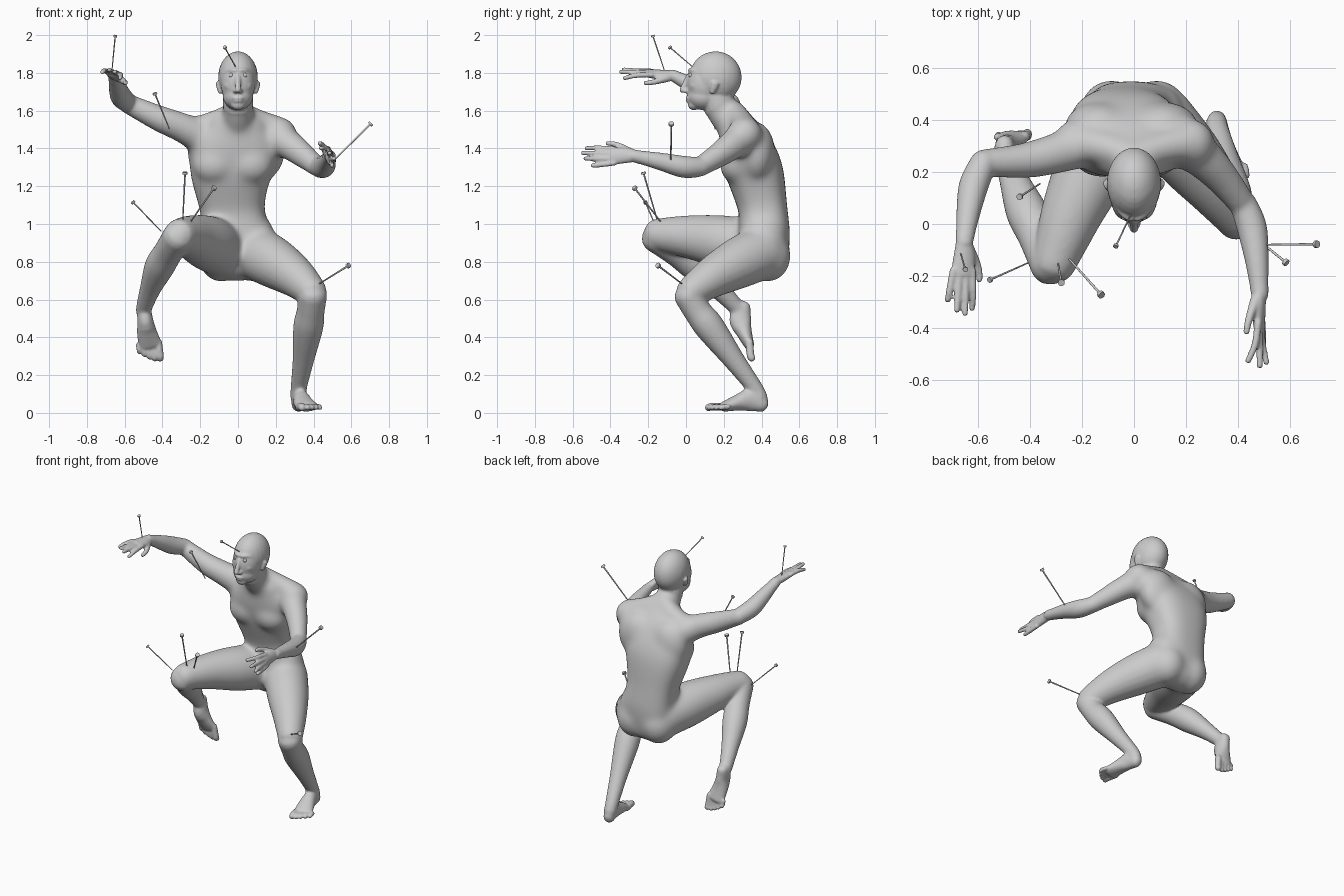
import bpy, bmesh, math
from mathutils import Vector, Matrix

if "Cube" in bpy.data.objects:
    bpy.data.objects.remove(bpy.data.objects["Cube"])

V = Vector
bm = bmesh.new()


def ball(c, r):
    m = Matrix.Translation(c) @ Matrix.Diagonal((*r, 1))
    bmesh.ops.create_uvsphere(bm, u_segments=24, v_segments=16, radius=1, matrix=m)


def spline(a, b, c, d, t):
    return [0.5 * (2*q + (r-p)*t + (2*p-5*q+4*r-s)*t*t + (3*q-p-3*r+s)*t**3)
            for p, q, r, s in zip(a, b, c, d)]


def tube(pts, side=(1, 0, 0), n=20, power=1):
    """Smooth closed tube; each point is x, y, z, half width along side, half depth."""
    pts = [tuple(p) if len(p) == 5 else (*p, p[3]) for p in pts]
    ext = [pts[0]] + pts + [pts[-1]]
    path = [spline(*ext[i:i+4], k / 5) for i in range(len(pts) - 1) for k in range(5)]
    path.append(list(pts[-1]))
    pos = [V(p[:3]) for p in path]
    boxy = lambda c: math.copysign(abs(c) ** power, c)
    rings = []
    for i, p in enumerate(path):
        t = (pos[min(i+1, len(pos)-1)] - pos[max(i-1, 0)]).normalized()
        u = V(side) - t * V(side).dot(t)
        u.normalize()
        v = t.cross(u)
        steps = [(0, 1)]
        if i in (0, len(path) - 1):
            sgn = -1 if i == 0 else 1
            steps = [(sgn * math.sin(a) * .8 * min(p[3:]), math.cos(a)) for a in (0, .5, 1, 1.4)]
            if i == 0:
                steps.reverse()
        for off, s in steps:
            rings.append([bm.verts.new(pos[i] + t*off
                          + u*(p[3]*s*boxy(math.cos(2*math.pi*k/n)))
                          + v*(p[4]*s*boxy(math.sin(2*math.pi*k/n)))) for k in range(n)])
    for a, b in zip(rings, rings[1:]):
        for k in range(n):
            bm.faces.new((a[k], a[(k+1) % n], b[(k+1) % n], b[k]))
    bm.faces.new(rings[0][::-1])
    bm.faces.new(rings[-1])


def hand(wrist, fwd, thumb, palm, curl):
    w, f, s, d = V(wrist), V(fwd).normalized(), V(thumb).normalized(), V(palm).normalized()
    at = lambda a, b, c: w + f*a*1.14 + s*b + d*c
    tube([(*at(-.02, 0, 0), .03, .025), (*at(.04, .004, .004), .042, .026),
          (*at(.105, 0, .004), .047, .021)], s)
    for k, (length, bend) in enumerate(zip((.115, .13, .12, .09), curl)):
        b = .037 - .025*k
        tube([(*at(.09, b, 0), .0145), (*at(.12+length*.4, b*1.25, bend*.3), .0138),
              (*at(.09+length*1.15, b*1.35, bend), .012)], s, 12)
    tube([(*at(.015, .022, .012), .022), (*at(.06, .055, .025), .017),
          (*at(.095, .072, .034), .0145), (*at(.125, .077, .039), .012)], d, 12)


def foot(heel, fwd, inner, up, spread):
    h, f, s, u = V(heel), V(fwd).normalized(), V(inner).normalized(), V(up).normalized()
    at = lambda a, b, c: h + f*a + s*b + u*c
    tube([(*at(0, 0, 0), .037, .043), (*at(.07, 0, .022), .042, .06),
          (*at(.14, .0, .008), .053, .042), (*at(.21, spread, -.012), .063, .027)], s)
    for k, (length, r) in enumerate(((.29, .021), (.29, .0155), (.278, .015), (.262, .0145), (.242, .014))):
        b = spread + .044 - .0255*k - (.004 if k else 0)
        tube([(*at(.2, b, -.014), r), (*at(length*.94, b, -.013), r), (*at(length, b, -.02), r*.9)], s, 12)


# torso, from pelvis up to the neck
tube([(0, .42, .79, .165, .115), (-.01, .415, .93, .18, .136), (-.03, .407, 1.08, .172, .13),
      (-.037, .362, 1.28, .218, .152), (-.01, .307, 1.43, .228, .133), (0, .262, 1.535, .15, .094)],
     n=32, power=.76)
tube([(0, .27, 1.50, .09, .09), (0, .19, 1.60, .081, .086), (0, .15, 1.70, .079, .08)])
for s in (-1, 1):
    ball((s*.088, .43, .83), (.122, .126, .135))            # buttocks
    ball((s*.105, .41, .92), (.092, .12, .13))              # hips
    ball((s*.095 - .028, .268, 1.315), (.12, .09, .105))    # chest muscles
    ball((s*.12 - .01, .375, 1.38), (.14, .097, .16))       # shoulder blades
    ball((s*.22, .31, 1.475), (.093, .096, .092))           # shoulders
    tube([(0, .25, 1.60, .06), (s*.10, .29, 1.548, .064), (s*.2, .31, 1.505, .072)], (0, 1, 0))
ball((0, .28, .85), (.03, .035, .04))

# head and face
ball((0, .157, 1.776), (.105, .139, .139))
ball((0, .097, 1.742), (.09, .093, .126))
ball((0, .092, 1.675), (.08, .086, .072))
ball((0, .042, 1.632), (.038, .032, .03))
tube([(0, .014, 1.785, .013), (0, -.006, 1.74, .015), (0, -.02, 1.707, .016)], n=12)
ball((0, .012, 1.666), (.03, .016, .009))
ball((0, .015, 1.651), (.027, .016, .009))
for s in (-1, 1):
    ball((s*.014, .0, 1.703), (.013, .015, .011))
    tube([(s*.01, .02, 1.812, .012), (s*.036, .031, 1.816, .011), (s*.06, .057, 1.807, .01)], (0, 0, 1), 12)
    ball((s*.044, .054, 1.733), (.032, .034, .032))
    tube([(s*.095, .138, 1.695, .009, .012), (s*.103, .147, 1.72, .01, .018),
          (s*.109, .156, 1.745, .01, .02)], n=14)

# right arm raised, left arm reaching forward
tube([(-.19, .31, 1.46, .092), (-.29, .275, 1.507, .081), (-.42, .245, 1.56, .068), (-.585, .235, 1.638, .052)], (0, 1, 0))
tube([(-.578, .24, 1.638, .052), (-.617, .15, 1.672, .058), (-.637, .05, 1.725, .048), (-.655, -.075, 1.79, .033, .029)])
hand((-.655, -.075, 1.79), (-.04, -1, .09), (1, 0, -.25), (-.25, 0, -1), (.03, .005, .0, .02))
tube([(.19, .31, 1.46, .092), (.27, .25, 1.42, .081), (.345, .17, 1.362, .068), (.418, .075, 1.302, .053)], (0, 0, 1))
tube([(.418, .085, 1.302, .052), (.453, -.01, 1.302, .059), (.472, -.13, 1.33, .048), (.485, -.275, 1.36, .033)])
hand((.485, -.275, 1.36), (.01, -1, 0), (-.2, 0, 1), (-1, 0, -.2), (.04, .0, -.02, .0))

# right leg lifted with its foot hanging, left leg standing
tube([(-.09, .39, .865, .145), (-.16, .22, .90, .146), (-.24, .04, .93, .12), (-.31, -.155, .944, .085)])
tube([(-.314, -.16, .935, .085), (-.37, -.045, .85, .078), (-.415, .05, .775, .08),
      (-.463, .17, .66, .057), (-.495, .262, .565, .044), (-.50, .295, .53, .04)])
foot((-.50, .302, .565), (.13, .10, -1), (1, 0, .13), (0, -1, -.1), .008)
tube([(.09, .40, .85, .145), (.20, .27, .79, .135), (.31, .135, .715, .108), (.393, .022, .638, .081)])
tube([(.395, .012, .625, .078), (.385, .06, .54, .074), (.372, .125, .455, .08),
      (.345, .258, .275, .057), (.322, .362, .135, .044), (.318, .392, .08, .042)])
foot((.318, .407, .045), (.2, -1, 0), (-1, -.2, 0), (0, 0, 1), -.008)

bmesh.ops.recalc_face_normals(bm, faces=bm.faces)
mesh = bpy.data.meshes.new("body_parts")
bm.to_mesh(mesh)
bm.free()
source = bpy.data.objects.new("body_parts", mesh)
bpy.context.collection.objects.link(source)
rem = source.modifiers.new("fuse", 'REMESH')
rem.mode, rem.voxel_size = 'VOXEL', .0065
fused = bpy.data.meshes.new_from_object(source.evaluated_get(bpy.context.evaluated_depsgraph_get()))
bpy.data.objects.remove(source)
fused.name = "body"
body = bpy.data.objects.new("body", fused)
bpy.context.collection.objects.link(body)
for poly in fused.polygons:
    poly.use_smooth = True

# soften the torso most, limbs less, and face, hands and toes only a little
fine = [(V((0, .08, 1.74)), .165), (V((-.66, -.2, 1.8)), .17), (V((.49, -.41, 1.36)), .17),
        (V((-.465, .34, .37)), .12), (V((.37, .19, .0)), .14)]
limbs, trunk = (body.vertex_groups.new(name=n) for n in ("limbs", "trunk"))
kept = [v for v in fused.vertices if all((v.co - c).length > r for c, r in fine)]
limbs.add([v.index for v in kept], 1, 'REPLACE')
for v in kept:
    weight = (.54 - (v.co - V((0, .37, 1.2))).length) / .1
    if weight > 0:
        trunk.add([v.index], min(1, weight), 'REPLACE')
for name, count, group in (("soften_trunk", 130, "trunk"), ("soften_limbs", 25, "limbs"), ("polish", 5, "")):
    mod = body.modifiers.new(name, 'SMOOTH')
    mod.iterations, mod.vertex_group = count, group


def add(name, m):
    me = bpy.data.meshes.new(name)
    m.to_mesh(me)
    m.free()
    ob = bpy.data.objects.new(name, me)
    bpy.context.collection.objects.link(ob)
    bpy.context.view_layer.objects.active = ob
    bpy.ops.object.select_all(action='DESELECT')
    ob.select_set(True)
    bpy.ops.object.shade_smooth_by_angle()


def eye(name, c):
    m = bmesh.new()
    bmesh.ops.create_uvsphere(m, u_segments=16, v_segments=10, radius=.013, matrix=Matrix.Translation(c))
    add(name, m)


def pin(name, base, tip, r):
    base, tip = V(base), V(tip)
    d = (tip - base).normalized()
    base -= d * .02
    m = bmesh.new()
    for a, b, r1, r2 in ((base, tip, r*.25, r*.36), (tip - d*r*.5, tip + d*r*.4, r, r)):
        mat = Matrix.Translation((a + b) / 2) @ d.to_track_quat('Z', 'Y').to_matrix().to_4x4()
        bmesh.ops.create_cone(m, cap_ends=True, segments=16, radius1=r1, radius2=r2,
                              depth=(b - a).length, matrix=mat)
    add(name, m)


eye("right_eye", (-.036, .027, 1.787))
eye("left_eye", (.036, .027, 1.787))

# pins standing out of the body
pin("hand_pin", (-.667, -.115, 1.815), (-.65, -.175, 1.995), .01)
pin("forehead_pin", (-.02, .02, 1.845), (-.07, -.085, 1.935), .01)
pin("upper_arm_pin", (-.37, .15, 1.52), (-.44, .105, 1.69), .012)
pin("forearm_pin", (.51, -.08, 1.34), (.703, -.078, 1.53), .014)
pin("left_knee_pin", (.44, -.03, .69), (.585, -.148, .78), .014)
pin("right_knee_pin", (-.292, -.155, 1.03), (-.28, -.225, 1.27), .013)
pin("thigh_pin", (-.245, -.14, 1.02), (-.127, -.272, 1.19), .014)
pin("shin_pin", (-.42, -.155, .975), (-.555, -.215, 1.115), .011)
